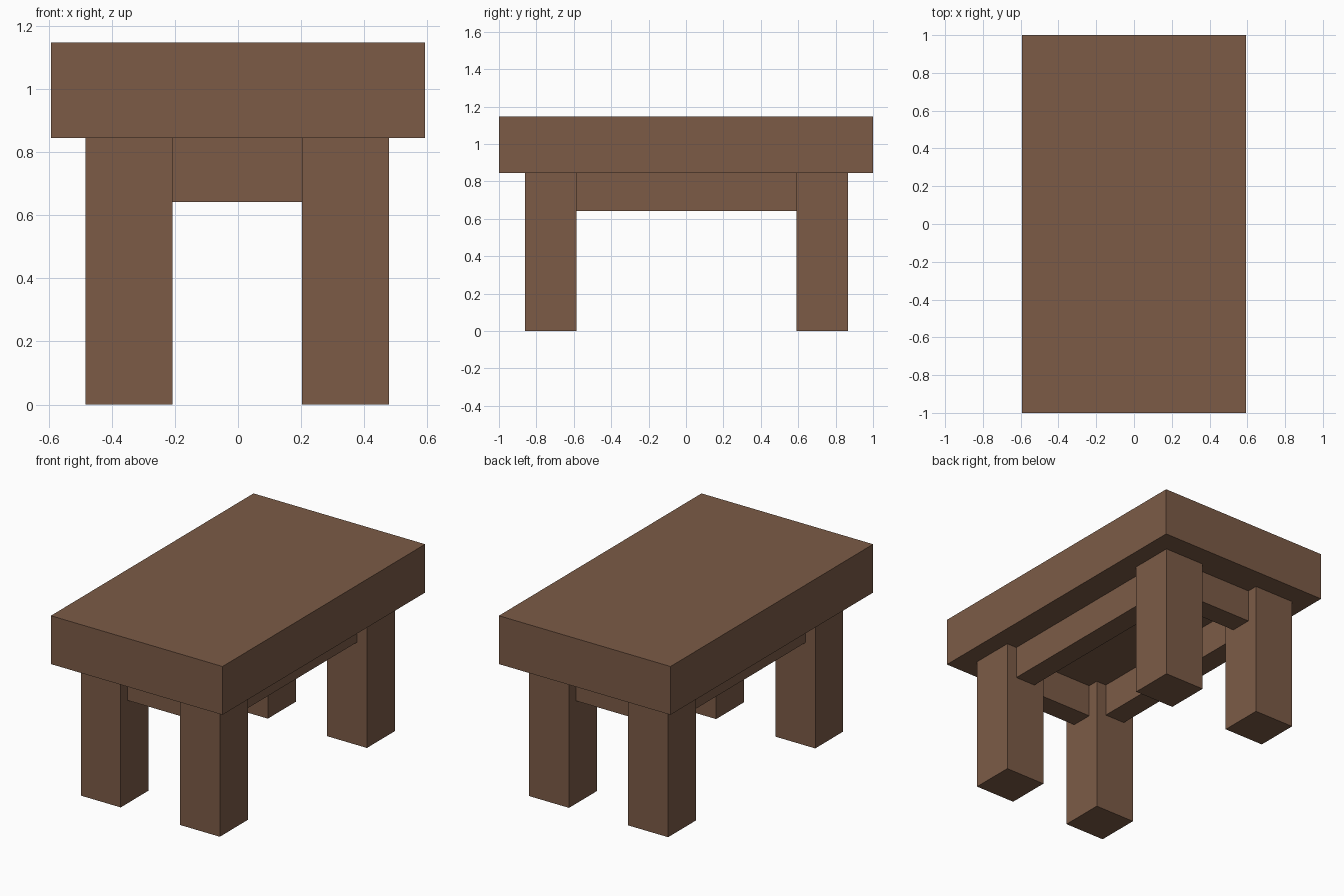
import bpy

if "Cube" in bpy.data.objects:
    bpy.data.objects.remove(bpy.data.objects["Cube"])

wood = bpy.data.materials.new("brown_wood")
wood.diffuse_color = (0.20, 0.105, 0.062, 1)
wood.use_nodes = True
wood.node_tree.nodes["Principled BSDF"].inputs["Base Color"].default_value = wood.diffuse_color

TOP_Z, UNDER_Z, APRON_Z = 1.147, 0.845, 0.642
LEG = 0.276                      # leg width, square section
RAIL = LEG / 2                   # apron thickness
LEG_X = {"left": -0.345, "right": 0.34}
LEG_Y = {"front": -0.724, "back": 0.728}


def box(name, x, y, z):
    """Box spanning the given (min, max) ranges."""
    spans = (x, y, z)
    bpy.ops.mesh.primitive_cube_add(size=1, location=[(a + b) / 2 for a, b in spans])
    ob = bpy.context.object
    ob.name = name
    ob.scale = [b - a for a, b in spans]
    bpy.ops.object.transform_apply(location=False, rotation=False, scale=True)
    ob.data.materials.append(wood)


def around(centre, width):
    return (centre - width / 2, centre + width / 2)


# Thick table top
box("table_top", (-0.593, 0.593), (-1, 1), (UNDER_Z, TOP_Z))

# Four square legs
for side, x in LEG_X.items():
    for end, y in LEG_Y.items():
        box(f"{end}_{side}_leg", around(x, LEG), around(y, LEG), (0, UNDER_Z))

# Aprons run between the legs, centred on them
gap_x = (LEG_X["left"] + LEG / 2, LEG_X["right"] - LEG / 2)
gap_y = (LEG_Y["front"] + LEG / 2, LEG_Y["back"] - LEG / 2)
for side, x in LEG_X.items():
    box(f"{side}_apron", around(x, RAIL), gap_y, (APRON_Z, UNDER_Z))
for end, y in LEG_Y.items():
    box(f"{end}_apron", gap_x, around(y, RAIL), (APRON_Z, UNDER_Z))
